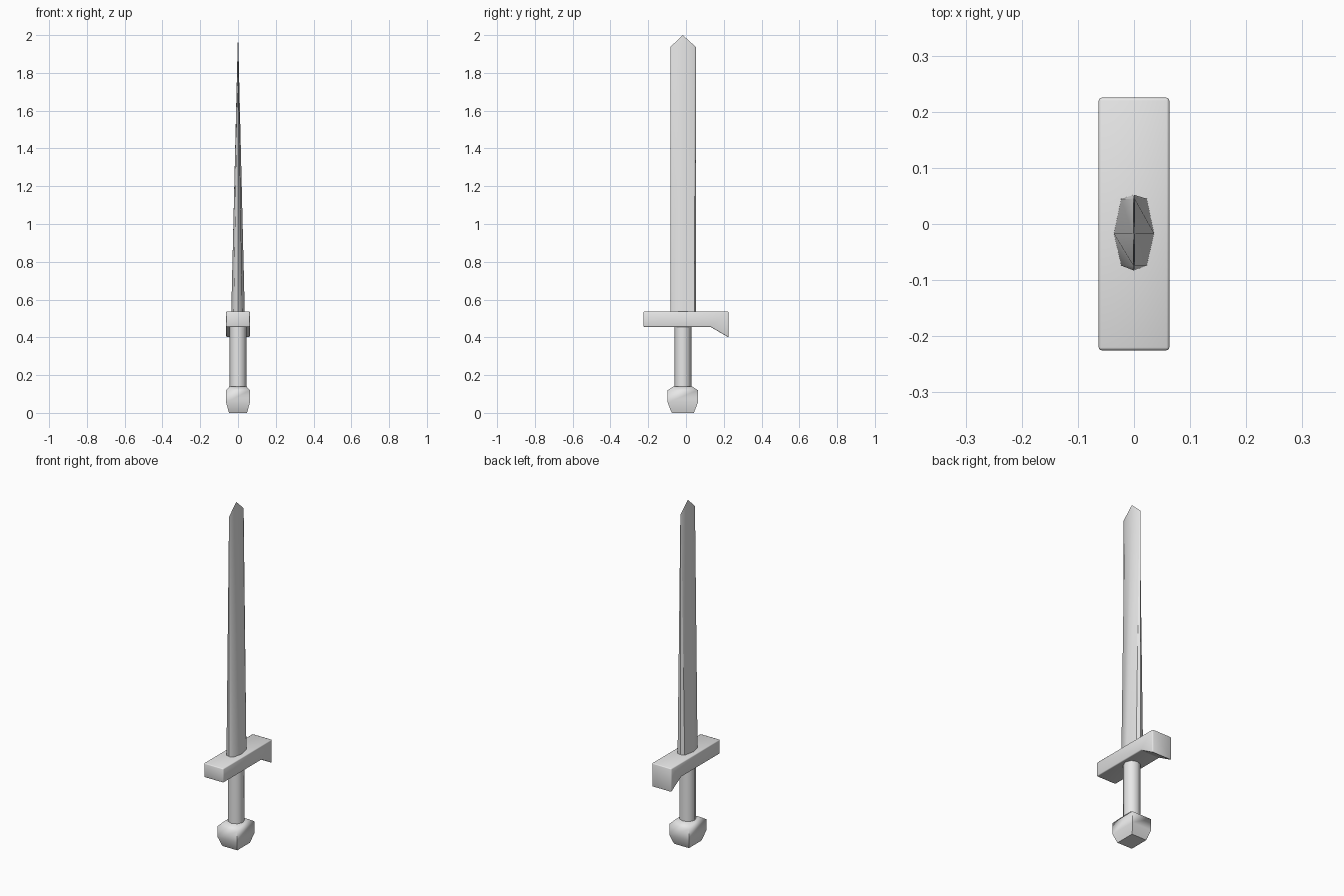
import bpy, bmesh, math

if "Cube" in bpy.data.objects:
    bpy.data.objects.remove(bpy.data.objects["Cube"], do_unlink=True)

# Single plain grey
grey = bpy.data.materials.new("light_grey")
grey.diffuse_color = (0.8, 0.8, 0.8, 1)
grey.use_nodes = True
grey.node_tree.nodes["Principled BSDF"].inputs["Base Color"].default_value = (0.8, 0.8, 0.8, 1)

CY = -0.017  # blade, grip and pommel share this axis in y


def loft(name, rings, angle, bevel=0.0):
    """Skin a stack of equal-length rings of points; a one-point ring makes a tip."""
    bm = bmesh.new()
    loops = [[bm.verts.new(p) for p in ring] for ring in rings]
    n = len(loops[0])
    for a, b in zip(loops, loops[1:]):
        for i in range(n):
            j = (i + 1) % n
            bm.faces.new([a[i], a[j], b[0]] if len(b) == 1 else [a[i], a[j], b[j], b[i]])
    for loop in (loops[0], loops[-1]):
        if len(loop) > 2:
            bm.faces.new(loop)
    bmesh.ops.recalc_face_normals(bm, faces=bm.faces)
    if bevel:
        bmesh.ops.bevel(bm, geom=list(bm.edges), offset=bevel, segments=2,
                        profile=0.5, affect='EDGES')
    mesh = bpy.data.meshes.new(name)
    bm.to_mesh(mesh)
    bm.free()
    mesh.materials.append(grey)
    ob = bpy.data.objects.new(name, mesh)
    bpy.context.collection.objects.link(ob)
    bpy.ops.object.select_all(action='DESELECT')
    ob.select_set(True)
    bpy.context.view_layer.objects.active = ob
    bpy.ops.object.shade_smooth_by_angle(angle=math.radians(angle))
    return ob


def rect(hx, hy, z):
    return [(sx * hx, CY + sy * hy, z) for sx, sy in ((-1, -1), (1, -1), (1, 1), (-1, 1))]


# Blade: eight-sided section thinning towards a pointed tip
section = [(0, 0.052), (-0.023, 0.045), (-0.036, CY), (-0.023, -0.074),
           (0, -0.083), (0.023, -0.074), (0.036, CY), (0.023, 0.045)]
blade_rings = [[(x * k, y, z) for x, y in section] for z, k in ((0.52, 1.0), (1.937, 0.06))]
loft("blade", blade_rings + [[(0, CY, 2.0)]], 50)

# Crossguard: side profile with a hooked back end, extruded across x
profile = [(-0.225, 0.455), (0.13, 0.455), (0.225, 0.40), (0.225, 0.537), (-0.225, 0.537)]
loft("crossguard", [[(x, y, z) for y, z in profile] for x in (-0.063, 0.063)], 60, 0.005)

# Grip: eight-sided column
loft("grip", [[(0.045 * math.cos(i * math.pi / 4), CY + 0.045 * math.sin(i * math.pi / 4), z)
               for i in range(8)] for z in (0.12, 0.47)], 50)

# Pommel: square block with a shoulder above and a taper below
loft("pommel", [rect(0.048, 0.058, 0.0), rect(0.052, 0.065, 0.015), rect(0.063, 0.08, 0.055),
                rect(0.063, 0.08, 0.12), rect(0.045, 0.05, 0.14)], 60)
